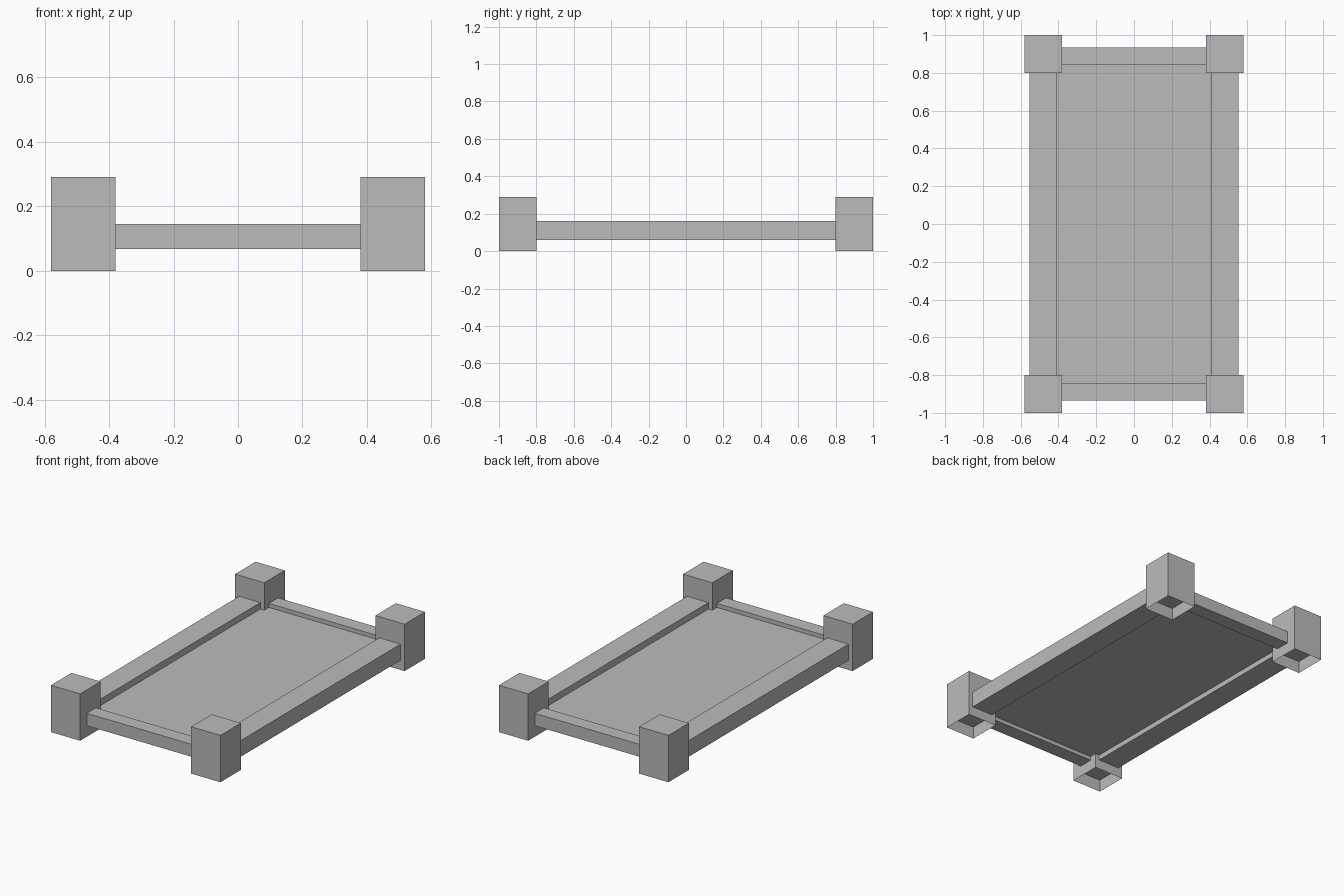
import bpy
import bmesh
from mathutils import Vector

default_cube = bpy.data.objects.get("Cube")
if default_cube:
    bpy.data.objects.remove(default_cube, do_unlink=True)

# Single plain grey material
GREY = (0.5, 0.5, 0.5, 1.0)
grey = bpy.data.materials.new("plain_grey")
grey.use_nodes = True
grey.diffuse_color = GREY
grey.node_tree.nodes["Principled BSDF"].inputs["Base Color"].default_value = GREY


def add_box(name, low, high, recess=0.0):
    """Box between two corners, with an optional hollow pushed up into its base."""
    low, high = Vector(low), Vector(high)
    bm = bmesh.new()
    bmesh.ops.create_cube(bm, size=1.0)
    for v in bm.verts:
        v.co = (low + high) / 2 + v.co * (high - low)
    if recess:
        base = min(bm.faces, key=lambda f: f.calc_center_median().z)
        bmesh.ops.inset_region(bm, faces=[base], thickness=0.002)
        for v in base.verts:
            v.co.z += recess
    bmesh.ops.recalc_face_normals(bm, faces=bm.faces)
    mesh = bpy.data.meshes.new(name)
    bm.to_mesh(mesh)
    bm.free()
    mesh.materials.append(grey)
    obj = bpy.data.objects.new(name, mesh)
    bpy.context.collection.objects.link(obj)
    return obj


# Overall plan sizes
half_w, half_l, post = 0.58, 1.0, 0.2
inner_w, inner_l = half_w - post, half_l - post
rail_in_x, rail_in_y = 0.407, 0.845

# Corner posts with hollow undersides
for y_name, sy in (("front", -1), ("back", 1)):
    for x_name, sx in (("right", -1), ("left", 1)):
        cx, cy, h = sx * (half_w - post / 2), sy * (half_l - post / 2), post / 2
        add_box(f"{y_name}_{x_name}_post", (cx - h, cy - h, 0),
                (cx + h, cy + h, 0.29), recess=0.075)

# Long side rails
for name, sx in (("right_side_rail", -1), ("left_side_rail", 1)):
    x0, x1 = sorted((sx * rail_in_x, sx * 0.553))
    add_box(name, (x0, -inner_l, 0.06), (x1, inner_l, 0.16))

# Short end rails
for name, sy in (("front_end_rail", -1), ("back_end_rail", 1)):
    y0, y1 = sorted((sy * rail_in_y, sy * 0.935))
    add_box(name, (-inner_w, y0, 0.068), (inner_w, y1, 0.145))

# Base panel, notched around the posts by two overlapping spans
add_box("base_panel", (-rail_in_x, -inner_l, 0.092), (rail_in_x, inner_l, 0.12))
for name, sy in (("front_panel_end", -1), ("back_panel_end", 1)):
    y0, y1 = sorted((sy * inner_l, sy * rail_in_y))
    add_box(name, (-inner_w, y0, 0.092), (inner_w, y1, 0.12))
